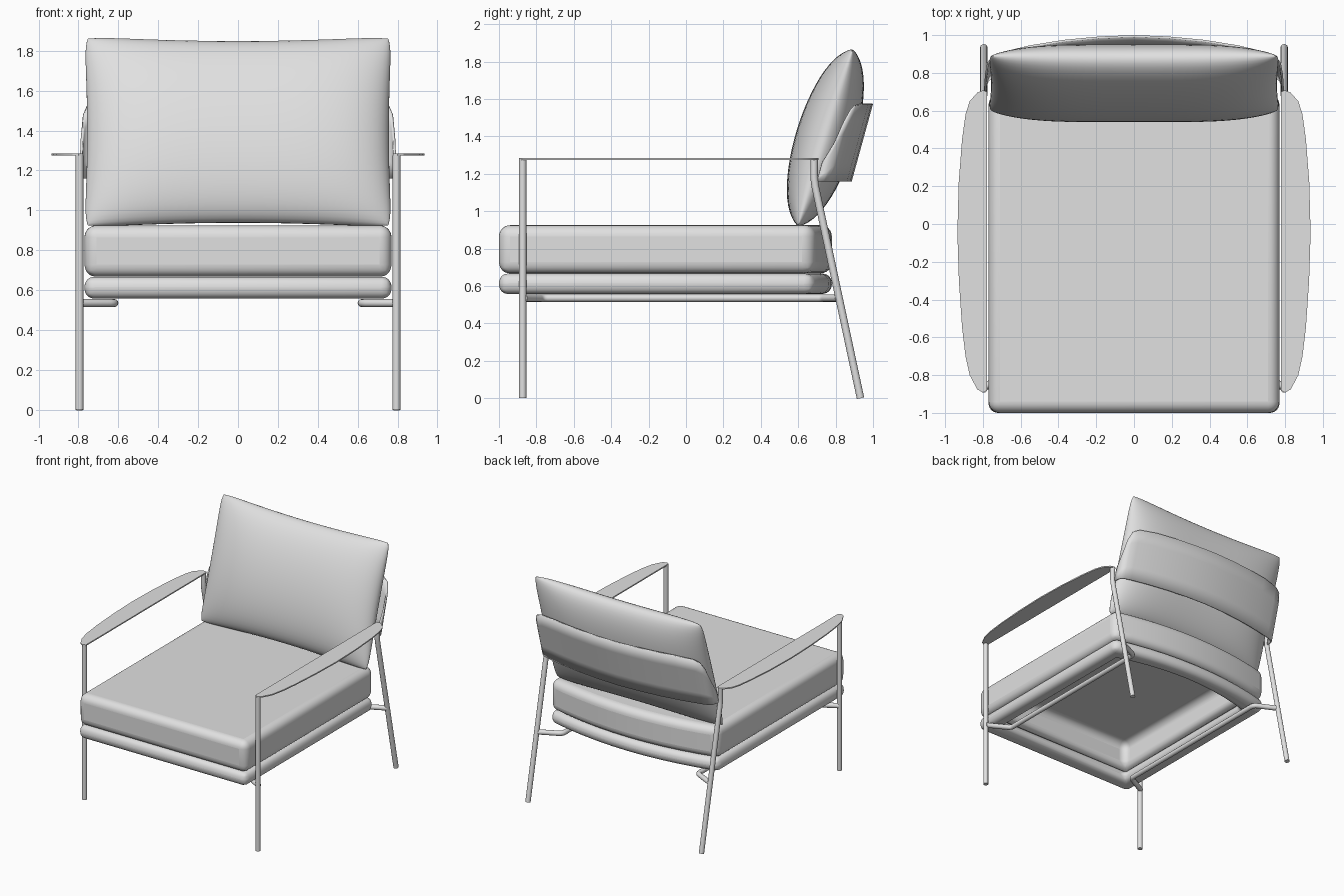
import bpy, bmesh, math

if "Cube" in bpy.data.objects:
    bpy.data.objects.remove(bpy.data.objects["Cube"])

GREY = (0.75, 0.75, 0.75, 1)
mat = bpy.data.materials.new("plain grey")
mat.use_nodes = True
mat.diffuse_color = GREY
mat.node_tree.nodes["Principled BSDF"].inputs["Base Color"].default_value = GREY


def finish(name, bm, angle=40):
    bmesh.ops.recalc_face_normals(bm, faces=bm.faces)
    mesh = bpy.data.meshes.new(name)
    bm.to_mesh(mesh)
    bm.free()
    mesh.materials.append(mat)
    ob = bpy.data.objects.new(name, mesh)
    bpy.context.collection.objects.link(ob)
    bpy.ops.object.select_all(action='DESELECT')
    ob.select_set(True)
    bpy.context.view_layer.objects.active = ob
    bpy.ops.object.shade_smooth_by_angle(angle=math.radians(angle))
    return ob


def loft(bm, rings, closed):
    """Join rings of points; closed joins last to first, otherwise ends are capped."""
    loops = [[bm.verts.new(p) for p in ring] for ring in rings]
    pairs = list(zip(loops, loops[1:]))
    if closed:
        pairs.append((loops[-1], loops[0]))
    else:
        bm.faces.new(loops[0])
        bm.faces.new(loops[-1])
    for a, b in pairs:
        for i in range(len(a)):
            j = (i + 1) % len(a)
            bm.faces.new((a[i], a[j], b[j], b[i]))


def seat_ring(inset, z):
    """Seat outline: straight front and sides, bowed back."""
    w = 0.77 - inset
    ring = [(-w, inset - 1.0, z), (w, inset - 1.0, z)]
    for i in range(11):
        u = 1 - i / 5
        ring.append((w * u, 0.68 - inset + 0.1 * (1 - u * u), z))
    return ring


def seat_part(name, section, closed, rounding):
    bm = bmesh.new()
    loft(bm, [seat_ring(*s) for s in section], closed)
    mod = finish(name, bm).modifiers.new("rounding", 'BEVEL')
    mod.width, mod.segments = rounding, 6
    mod.use_clamp_overlap = False
    mod.limit_method, mod.angle_limit = 'ANGLE', math.radians(35)


def tube(name, points, radius, bend=0.0):
    """Round bar along points, with filleted inner corners."""
    path = [points[0]]
    for a, b, c in zip(points, points[1:], points[2:]):
        p, q = [[b[i] + (e[i] - b[i]) * bend / math.dist(e, b) for i in range(3)] for e in (a, c)]
        for k in range(5):
            t = k / 4
            path.append([p[i] * (1 - t) ** 2 + 2 * b[i] * t * (1 - t) + q[i] * t * t for i in range(3)])
    path.append(points[-1])
    curve = bpy.data.curves.new(name, 'CURVE')
    curve.dimensions = '3D'
    curve.bevel_depth, curve.bevel_resolution = radius, 4
    curve.use_fill_caps = True
    spline = curve.splines.new('POLY')
    spline.points.add(len(path) - 1)
    for point, co in zip(spline.points, path):
        point.co = (*co, 1)
        point.radius = 1
    spline.use_smooth = True
    curve.materials.append(mat)
    bpy.context.collection.objects.link(bpy.data.objects.new(name, curve))


# Cushion hollow from below, resting on an open ring-shaped base
RIM = 0.13
seat_part("seat_cushion", [(0, 0.925), (0, 0.668), (RIM, 0.668), (RIM, 0.89)], False, 0.06)
seat_part("seat_base", [(0, 0.558), (0, 0.666), (RIM, 0.666), (RIM, 0.558)], True, 0.05)

# Back pillow: two bulging halves with a seam, leaning back
NU, NV = 40, 28
lean = math.atan2(0.29, 0.94)
bm = bmesh.new()
for side in (-1, 1):
    grid = []
    for i in range(NU + 1):
        u = math.sin((i / NU - 0.5) * math.pi)
        row = []
        for j in range(NV + 1):
            v = math.sin((j / NV - 0.5) * math.pi)
            thick = 0.158 * max(0, 1 - u ** 4) ** 0.55 * max(0, 1 - v * v) ** 0.5
            corner = 1 - 0.025 * (u * v) ** 10
            x = 0.772 * u * corner * (1 - 0.02 * (1 - v * v))
            h = 0.502 * v * corner * (1 - 0.055 * (1 - u * u))
            d = side * thick
            row.append(bm.verts.new((x, 0.745 + h * math.sin(lean) + d * math.cos(lean),
                                     1.393 + h * math.cos(lean) - d * math.sin(lean))))
        grid.append(row)
    for i in range(NU):
        for j in range(NV):
            bm.faces.new((grid[i][j], grid[i + 1][j], grid[i + 1][j + 1], grid[i][j + 1]))
bmesh.ops.remove_doubles(bm, verts=bm.verts, dist=0.0005)
finish("back_pillow", bm, 60)

# Curved backrest shell: plan position and top height along half of the wrap
half = [(0.787, 0.70, 1.26), (0.783, 0.735, 1.36), (0.774, 0.76, 1.48), (0.75, 0.778, 1.54),
        (0.70, 0.793, 1.565), (0.55, 0.826, 1.575), (0.37, 0.855, 1.575), (0.18, 0.873, 1.575)]
wrap = half + [(0, 0.88, 1.575)] + [(-x, y, z) for x, y, z in reversed(half)]
bm = bmesh.new()
columns = []
for x, y, top in wrap:
    heights = [1.16 + (top - 1.16) * k / 4 for k in range(5)]
    columns.append([bm.verts.new((x, y + (z - 1.16) * 0.275, z)) for z in heights])
for a, b in zip(columns, columns[1:]):
    for k in range(4):
        bm.faces.new((a[k], b[k], b[k + 1], a[k + 1]))
shell = finish("backrest_shell", bm)
solid = shell.modifiers.new("thickness", 'SOLIDIFY')
solid.thickness, solid.offset = 0.012, 0

# Armrest outline: straight inside, bowed outside
arm = [(0.777, -0.88), (0.80, -0.892), (0.83, -0.875), (0.87, -0.80), (0.892, -0.70), (0.91, -0.55),
       (0.927, -0.30), (0.935, -0.05), (0.928, 0.22), (0.91, 0.45), (0.892, 0.58), (0.87, 0.65),
       (0.83, 0.695), (0.80, 0.708), (0.777, 0.70)]

for s, label in ((1, "left"), (-1, "right")):
    bm = bmesh.new()
    loft(bm, [[(s * x, y, z) for x, y in arm] for z in (1.275, 1.285)], False)
    finish(label + "_armrest", bm, 30)
    tube(label + "_front_leg", [(s * 0.795, -0.873, 0), (s * 0.795, -0.873, 1.275)], 0.02)
    tube(label + "_rear_leg", [(s * 0.795, 0.933, 0), (s * 0.795, 0.685, 1.16),
                               (s * 0.795, 0.685, 1.275)], 0.02, 0.04)
    # Under-seat rail, bent outwards to both legs
    tube(label + "_seat_rail", [(s * 0.795, -0.865, 0.535), (s * 0.62, -0.77, 0.535),
                                (s * 0.62, 0.73, 0.535), (s * 0.795, 0.815, 0.535)], 0.02, 0.03)
